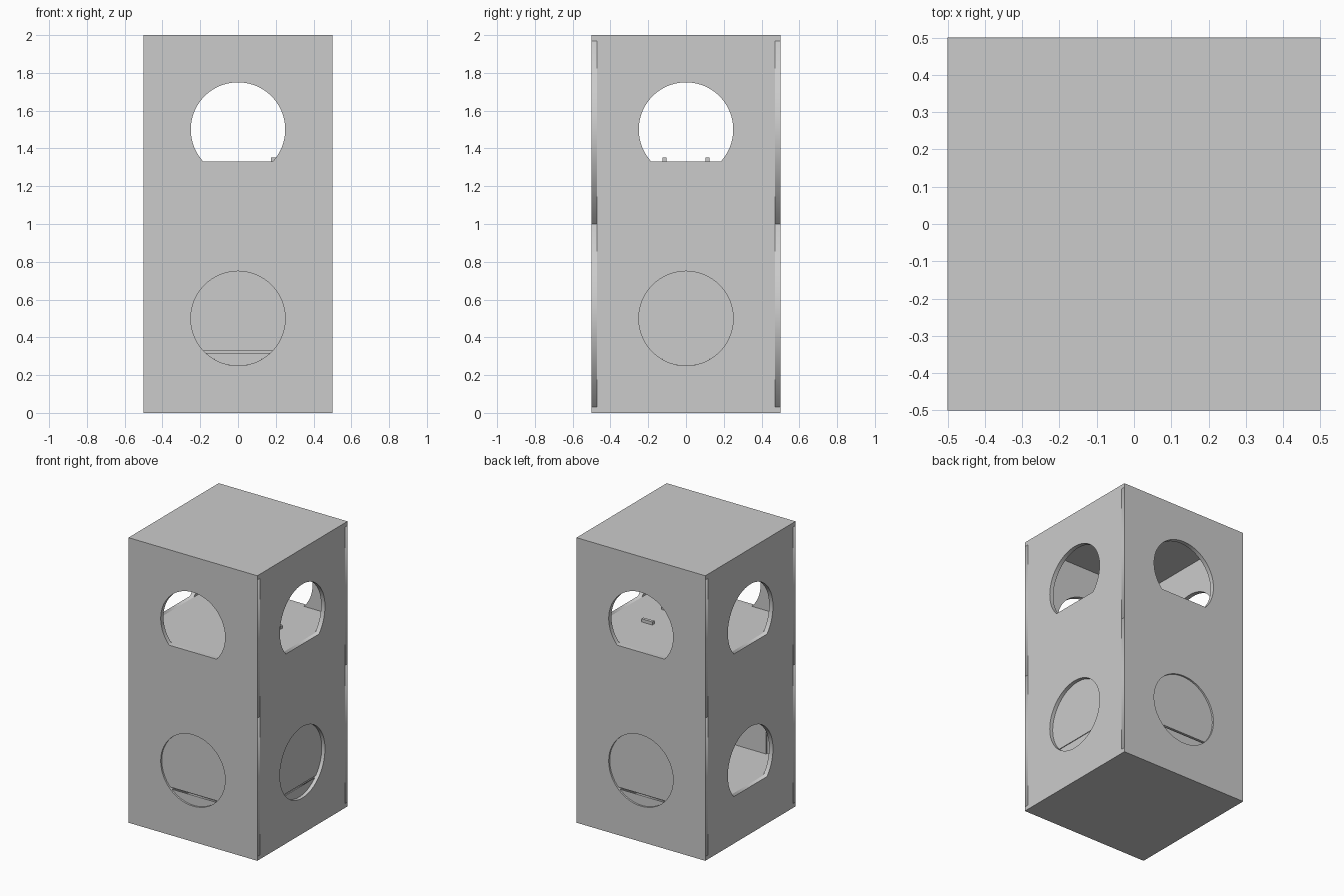
import bpy
from math import sin, cos, pi, asin, radians
from mathutils import Matrix

if "Cube" in bpy.data.objects:
    bpy.data.objects.remove(bpy.data.objects["Cube"])

T = 0.03        # wall thickness
R = 0.25        # opening radius
CHORD = -0.17   # floor line relative to the opening centre
GAP = 0.012     # slit between a door and its sill


def rect(w, z0, z1):
    return [(-w / 2, z0), (w / 2, z0), (w / 2, z1), (-w / 2, z1)]


def arc(a0, a1, n):
    return [(R * cos(a0 + (a1 - a0) * i / n), R * sin(a0 + (a1 - a0) * i / n)) for i in range(n + 1)]


def door_shape(level):
    a = asin(level / R)
    return arc(a, pi - a, 72)


def sill_shape(level):
    a = asin(level / R)
    return arc(pi - a, 2 * pi + a, 36)


def panel(name, outlines, z, angle, depth, thick):
    """Flat upright panel; depth is how far its face sits behind the outer wall."""
    cu = bpy.data.curves.new(name, 'CURVE')
    cu.dimensions = '2D'
    cu.fill_mode = 'BOTH'
    cu.extrude = thick / 2
    for pts in outlines:
        s = cu.splines.new('POLY')
        s.points.add(len(pts) - 1)
        for p, (x, y) in zip(s.points, pts):
            p.co = (x, y, 0, 1)
        s.use_cyclic_u = True
    ob = bpy.data.objects.new(name, cu)
    bpy.context.collection.objects.link(ob)
    ob.matrix_world = (Matrix.Rotation(radians(angle), 4, 'Z')
                       @ Matrix.Translation((0, -0.5 + depth + thick / 2, z))
                       @ Matrix.Rotation(pi / 2, 4, 'X'))
    bpy.ops.object.select_all(action='DESELECT')
    ob.select_set(True)
    bpy.context.view_layer.objects.active = ob
    bpy.ops.object.convert(target='MESH')


def box(name, x0, x1, y0, y1, z0, z1):
    bpy.ops.mesh.primitive_cube_add(size=1, location=((x0 + x1) / 2, (y0 + y1) / 2, (z0 + z1) / 2))
    ob = bpy.context.object
    ob.name = name
    ob.scale = (x1 - x0, y1 - y0, z1 - z0)


SIDES = {'front': 0, 'right': 90, 'back': 180, 'left': 270}
# recess of each closed door on the lower storey; the left one is open
CLOSED = {'front': 0.012, 'right': 0.025, 'back': 0.012}

for storey, base in (('lower', 0.0), ('upper', 1.0)):
    mid = base + 0.5
    for side, ang in SIDES.items():
        closed = storey == 'lower' and side in CLOSED
        width = 1.0 if side in ('front', 'back') else 1.0 - 2 * T
        # wall with a round hole, flat at floor level when open
        hole = arc(0, 2 * pi * 95 / 96, 95) if closed else door_shape(CHORD)
        z0, z1 = (-0.5 + T if storey == 'lower' else -0.5), (0.5 if storey == 'lower' else 0.5 - T)
        panel(f'{storey}_{side}_wall', [rect(width, z0, z1), hole], mid, ang, 0, T)
        if closed:
            # recessed door, sill below it and a backing sheet behind the slit
            d = CLOSED[side]
            panel(f'{side}_door', [door_shape(CHORD)], mid, ang, d, 0.02)
            panel(f'{side}_sill', [sill_shape(CHORD - GAP)], mid, ang, d, 0.02)
            panel(f'{side}_backing', [rect(0.6, -0.3, 0.3)], mid, ang, d + 0.02, 0.01)
    # raised floor and small floor catches
    i = 0.5 - T
    top = mid + CHORD
    box(f'{storey}_floor', -i, i, -i, i, top - T, top)
    for s in (-1, 1):
        box(f'{storey}_floor_catch', 0.175, 0.26, s * 0.113 - 0.011, s * 0.113 + 0.011, top, top + 0.022)

# base, middle deck and roof
box('base_plate', -0.5, 0.5, -0.5, 0.5, 0, T)
box('middle_deck', -0.5 + T, 0.5 - T, -0.5 + T, 0.5 - T, 1 - T, 1)
box('roof_plate', -0.5, 0.5, -0.5, 0.5, 2 - T, 2)
